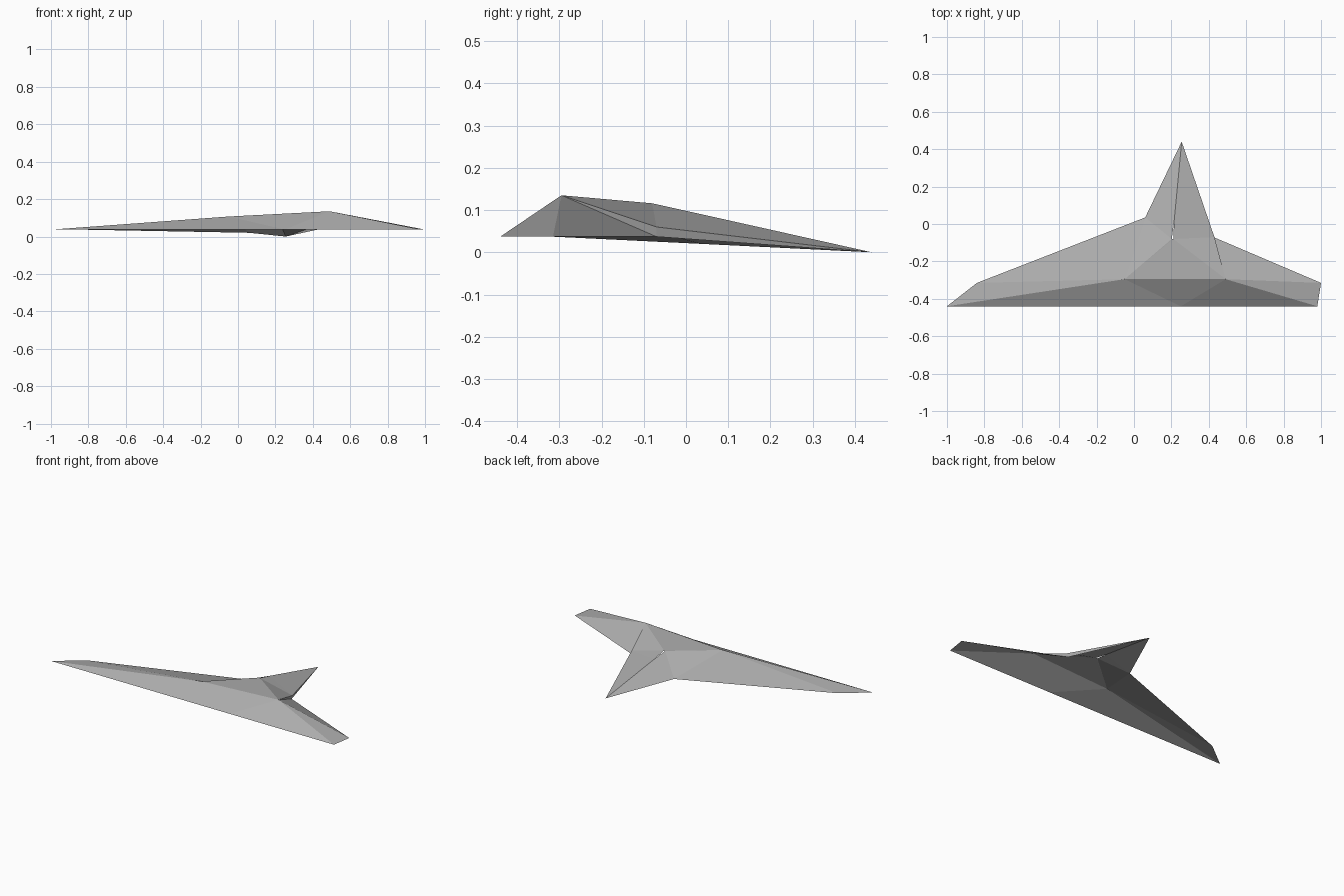
import bpy

cube = bpy.data.objects.get("Cube")
if cube:
    bpy.data.objects.remove(cube, do_unlink=True)

# One plain grey skin
grey = bpy.data.materials.new("hull_grey")
grey.use_nodes = True
colour = (0.42, 0.42, 0.42, 1.0)
grey.diffuse_color = colour
bsdf = next(n for n in grey.node_tree.nodes if n.type == "BSDF_PRINCIPLED")
bsdf.inputs["Base Color"].default_value = colour

# Key points of the open, single-skinned shell
rim = 0.037
points = {
    "nose": (0.255, 0.44, 0.0),
    "root_r": (0.06, 0.035, 0.02),
    "tip_r": (-0.84, -0.315, rim),
    "tail_r": (-1.0, -0.44, rim),
    "tail": (0.25, -0.44, rim),
    "tail_l": (0.98, -0.44, rim),
    "tip_l": (1.0, -0.315, rim),
    "root_l": (0.425, -0.07, rim),
    "shoulder_l": (0.43, -0.07, 0.06),
    "peak_r": (-0.05, -0.295, 0.107),
    "peak_l": (0.49, -0.295, 0.135),
    "crest": (0.21, -0.08, 0.116),
    "crest_r": (0.202, -0.08, 0.116),
    "slit": (0.214, 0.01, 0.096),
}


def panel(name, *faces):
    """Build one part from faces given as strings of point names."""
    loops = [f.split() for f in faces]
    names = list(dict.fromkeys(n for loop in loops for n in loop))
    mesh = bpy.data.meshes.new(name)
    mesh.from_pydata([points[n] for n in names], [],
                     [[names.index(n) for n in loop] for loop in loops])
    mesh.materials.append(grey)
    mesh.update()
    obj = bpy.data.objects.new(name, mesh)
    bpy.context.scene.collection.objects.link(obj)
    return obj


# Nose cone, with a narrow slit at the crest
panel("nose_cone",
      "crest_r slit root_r", "slit nose root_r",
      "crest shoulder_l slit", "slit shoulder_l nose",
      "shoulder_l root_l nose")

# Raised centre deck and its sloping sides
panel("centre_deck",
      "peak_r peak_l crest", "peak_r crest crest_r",
      "peak_r crest_r root_r", "peak_l shoulder_l crest",
      "peak_l root_l shoulder_l", "peak_r tail peak_l")

# Long right wing and short left wing
panel("right_wing", "peak_r root_r tip_r",
      "peak_r tip_r tail_r", "peak_r tail_r tail")
panel("left_wing", "peak_l tip_l root_l",
      "peak_l tail_l tip_l", "peak_l tail tail_l")
